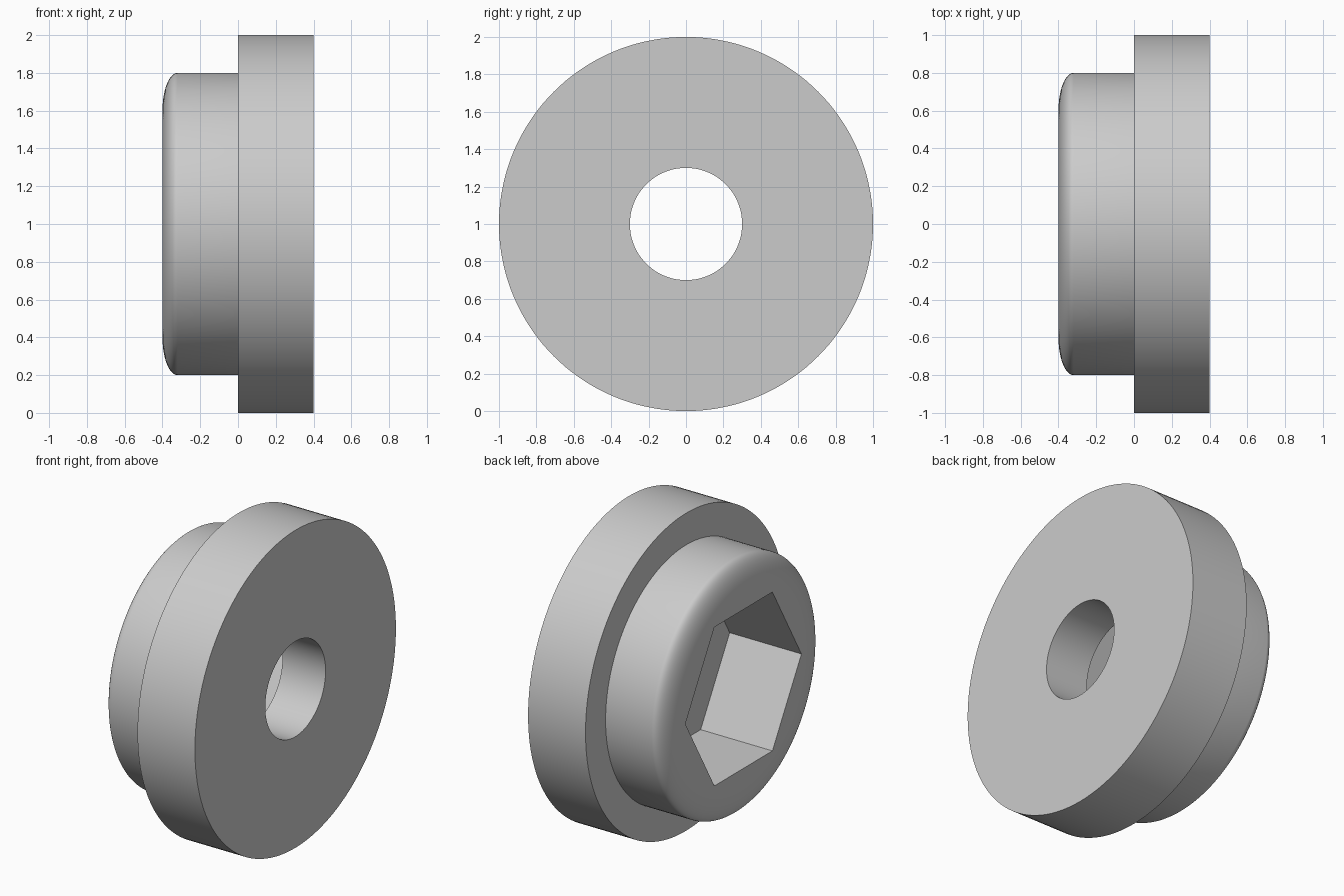
import bpy, bmesh
from math import sin, cos, pi, radians

cube = bpy.data.objects.get("Cube")
if cube:
    bpy.data.objects.remove(cube, do_unlink=True)

SEGMENTS = 144           # multiple of six, so socket corners land on vertices
SIXTH = SEGMENTS // 6
CENTRE_Z = 1.0


def round_radius(radius):
    return lambda i: radius


def hex_radius(apothem):
    # Distance to a hexagon's edge, with corners on the y axis
    return lambda i: apothem / cos(2 * pi * (i % SIXTH) / SEGMENTS - pi / 6)


# Closed section along x: bore, hexagonal socket, rounded boss, flange
profile = [
    (0.4, round_radius(0.3)),
    (0.1, round_radius(0.3)),
    (0.1, hex_radius(0.5)),
    (-0.4, hex_radius(0.5)),
]
STEPS = 14
for k in range(STEPS + 1):
    t = pi / 2 * k / STEPS
    profile.append((-0.32 - 0.08 * cos(t), round_radius(0.6 + 0.2 * sin(t))))
profile += [
    (0.0, round_radius(0.8)),
    (0.0, round_radius(1.0)),
    (0.4, round_radius(1.0)),
]

# Sweep the section around the x axis
bm = bmesh.new()
rings = []
for x, radius in profile:
    ring = []
    for i in range(SEGMENTS):
        a = 2 * pi * i / SEGMENTS
        r = radius(i)
        ring.append(bm.verts.new((x, r * cos(a), CENTRE_Z + r * sin(a))))
    rings.append(ring)
for j, ring in enumerate(rings):
    other = rings[(j + 1) % len(rings)]
    for i in range(SEGMENTS):
        n = (i + 1) % SEGMENTS
        bm.faces.new((ring[i], ring[n], other[n], other[i]))
bmesh.ops.recalc_face_normals(bm, faces=bm.faces)

mesh = bpy.data.meshes.new("flanged_socket_bushing")
bm.to_mesh(mesh)
bm.free()
bushing = bpy.data.objects.new("flanged_socket_bushing", mesh)
bpy.context.collection.objects.link(bushing)

# Plain grey material
grey = bpy.data.materials.new("light_grey")
grey.use_nodes = True
colour = (0.6, 0.6, 0.6, 1.0)
grey.diffuse_color = colour
grey.node_tree.nodes["Principled BSDF"].inputs["Base Color"].default_value = colour
mesh.materials.append(grey)

# Smooth curves, sharp rims
bpy.ops.object.select_all(action='DESELECT')
bushing.select_set(True)
bpy.context.view_layer.objects.active = bushing
bpy.ops.object.shade_smooth_by_angle(angle=radians(30))
